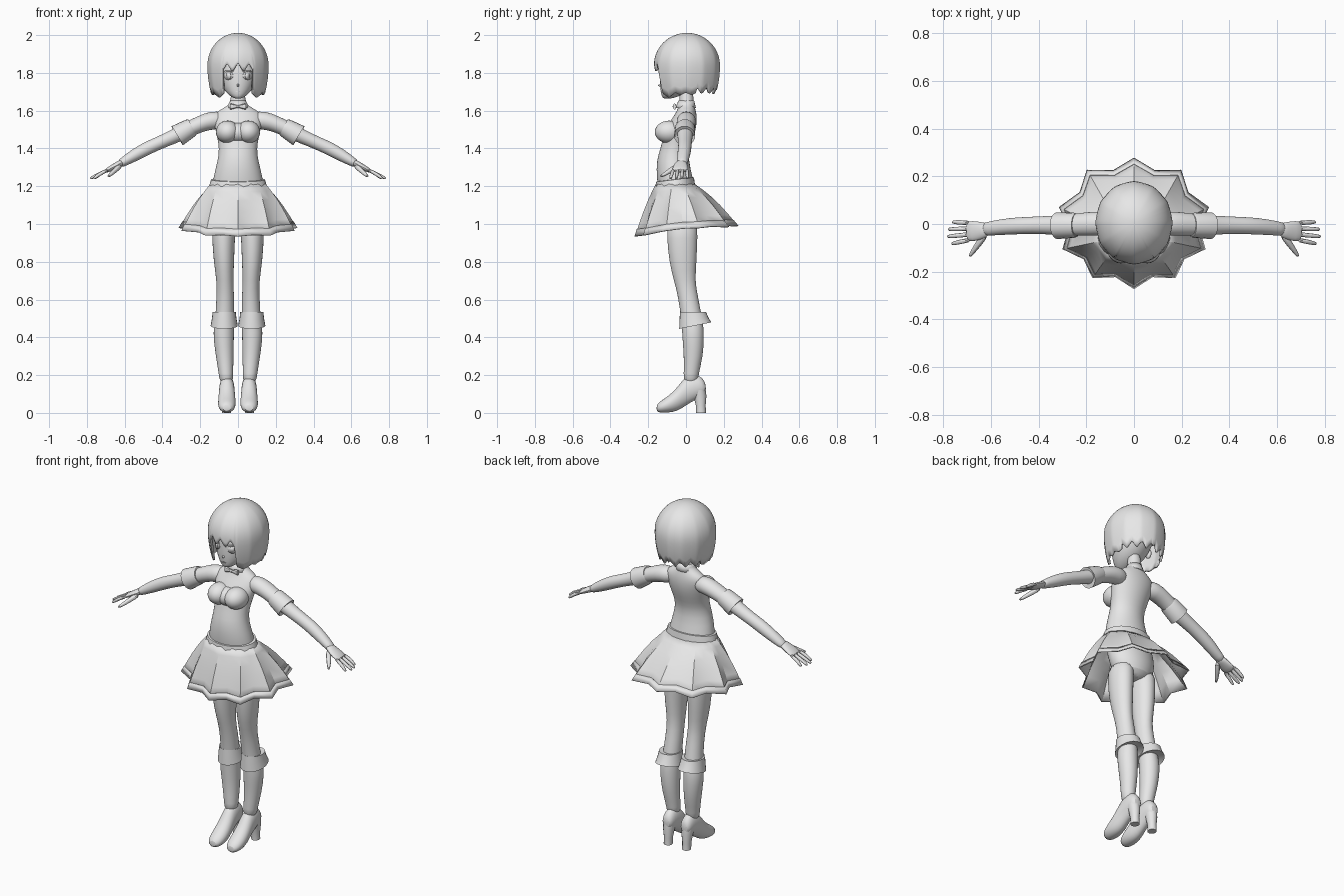
import bpy, bmesh, math
from mathutils import Vector

if "Cube" in bpy.data.objects:
    bpy.data.objects.remove(bpy.data.objects["Cube"])

grey = bpy.data.materials.new("plain grey")
grey.diffuse_color = (0.8, 0.8, 0.8, 1)
grey.use_nodes = True
grey.node_tree.nodes["Principled BSDF"].inputs["Base Color"].default_value = grey.diffuse_color
X, Y, Z = Vector((1, 0, 0)), Vector((0, 1, 0)), Vector((0, 0, 1))


def finish(name, bm, mirror=False, subsurf=0, thick=0, angle=40):
    """Turn a bmesh into a shaded, optionally mirrored object."""
    bmesh.ops.recalc_face_normals(bm, faces=bm.faces)
    me = bpy.data.meshes.new(name)
    bm.to_mesh(me)
    bm.free()
    ob = bpy.data.objects.new(name, me)
    bpy.context.collection.objects.link(ob)
    me.materials.append(grey)
    if thick:
        m = ob.modifiers.new("thickness", 'SOLIDIFY')
        m.thickness, m.offset = thick, -1
    if mirror:
        ob.modifiers.new("mirror", 'MIRROR').use_mirror_merge = False
    if subsurf:
        ob.modifiers.new("smooth", 'SUBSURF').levels = subsurf
        ob.modifiers["smooth"].render_levels = subsurf
    bpy.ops.object.select_all(action='DESELECT')
    ob.select_set(True)
    bpy.context.view_layer.objects.active = ob
    bpy.ops.object.shade_smooth_by_angle(angle=math.radians(angle))
    return ob


def skin(bm, rows, closed=True):
    """Bridge rows of points with quads."""
    vs = [[bm.verts.new(p) for p in r] for r in rows]
    n = len(vs[0])
    for a, b in zip(vs, vs[1:]):
        for i in range(n if closed else n - 1):
            j = (i + 1) % n
            bm.faces.new((a[i], a[j], b[j], b[i]))
    return vs


def loft(name, rings, seg=20, caps=True, **kw):
    """rings: (centre, u axis, v axis, u radius, v radius)."""
    bm = bmesh.new()
    rows = []
    for c, u, v, ru, rv in rings:
        ang = [2 * math.pi * i / seg for i in range(seg)]
        rows.append([Vector(c) + u * ru * math.cos(t) + v * rv * math.sin(t) for t in ang])
    vs = skin(bm, rows)
    if caps:
        bm.faces.new(vs[0])
        bm.faces.new(vs[-1])
    return finish(name, bm, **kw)


def upright(name, rings, **kw):
    """rings: (z, x centre, y centre, x radius, y radius)."""
    return loft(name, [((x, y, z), X, Y, rx, ry) for z, x, y, rx, ry in rings], **kw)


def limb(name, pts, **kw):
    """pts: (x, y, z, side radius, thickness) swept along the path."""
    rings = []
    for i, p in enumerate(pts):
        a, b = pts[max(i - 1, 0)], pts[min(i + 1, len(pts) - 1)]
        t = (Vector(b[:3]) - Vector(a[:3])).normalized()
        side = (Y - t * Y.dot(t)).normalized()
        rings.append((p[:3], side, t.cross(side), p[3], p[4]))
    return loft(name, rings, **kw)


def ball(name, c, r, **kw):
    bm = bmesh.new()
    bmesh.ops.create_uvsphere(bm, u_segments=24, v_segments=14, radius=1)
    for v in bm.verts:
        v.co = Vector(c) + Vector([a * b for a, b in zip(v.co, r)])
    return finish(name, bm, **kw)


# Torso with neck and pelvis
upright("torso", [
    (.95, 0, -.015, .05, .05), (.98, 0, -.015, .115, .085), (1.05, 0, -.015, .14, .095),
    (1.14, 0, -.04, .142, .1), (1.24, 0, -.06, .135, .097), (1.34, 0, -.072, .106, .085),
    (1.40, 0, -.058, .1, .077), (1.46, 0, -.04, .111, .082), (1.52, 0, -.022, .125, .079),
    (1.57, 0, -.004, .135, .062), (1.60, 0, .002, .105, .05), (1.625, 0, .003, .055, .042),
    (1.65, 0, .003, .037, .037), (1.74, 0, 0, .036, .036)], seg=24, subsurf=1)
# Bust
ball("bust", (.055, -.09, 1.487), (.062, .075, .06), mirror=True)
ball("bust_bridge", (0, -.085, 1.483), (.09, .063, .053))

# Arms, sleeve cuffs and hands
limb("arm", [
    (.07, .002, 1.55, .045, .045), (.14, .002, 1.55, .052, .05), (.2, 0, 1.53, .05, .043),
    (.27, -.005, 1.497, .045, .042), (.34, -.005, 1.463, .04, .038),
    (.42, -.005, 1.428, .036, .034), (.48, -.007, 1.402, .036, .036),
    (.55, -.012, 1.363, .034, .033), (.61, -.02, 1.327, .029, .024),
    (.63, -.022, 1.315, .028, .02)], mirror=True, subsurf=1)
limb("sleeve_cuff", [
    (.285, -.005, 1.485, .042, .042), (.242, -.005, 1.513, .049, .046),
    (.252, -.005, 1.508, .053, .05), (.322, -.007, 1.467, .056, .059),
    (.31, -.007, 1.473, .045, .045)][1:], mirror=True)
limb("palm", [
    (.605, -.022, 1.33, .027, .02), (.64, -.028, 1.312, .038, .018),
    (.675, -.03, 1.293, .045, .015), (.705, -.03, 1.278, .043, .011)],
    seg=12, mirror=True, subsurf=1)
for i in range(4):
    yb, yt = .005 - .024 * i, .008 - .03 * i
    xt = (.762, .78, .783, .765)[i]
    limb("finger", [
        (.685, yb, 1.288, .011, .011), (.73, (yb + yt) / 2, 1.267, .0105, .0105),
        (xt - .008, yt, 1.245, .009, .009), (xt, yt, 1.24, .005, .005)],
        seg=8, mirror=True, subsurf=1)
limb("thumb", [
    (.62, -.04, 1.31, .016, .016), (.65, -.08, 1.285, .016, .014),
    (.675, -.115, 1.262, .011, .011), (.69, -.138, 1.25, .006, .006)],
    seg=8, mirror=True, subsurf=1)

# Legs, boot cuffs, boots and heels
upright("leg", [
    (1.03, .072, -.02, .066, .085), (.93, .077, -.02, .061, .081), (.8, .075, -.017, .055, .074),
    (.7, .069, -.008, .044, .056), (.62, .067, .01, .047, .053), (.5, .07, .03, .05, .056),
    (.45, .075, .036, .054, .058), (.4, .076, .038, .055, .058), (.3, .071, .04, .047, .051),
    (.2, .063, .026, .038, .039), (.16, .062, .027, .036, .04)], mirror=True, subsurf=1)


def cuff_ring(z, cy, rx, ry, tilt):
    return ((.073, cy, z), X, Vector((0, 1, tilt)), rx, ry)


loft("boot_cuff", [
    cuff_ring(.53, .03, .045, .05, 0), cuff_ring(.535, .037, .061, .069, 0),
    cuff_ring(.5, .042, .065, .076, .08), cuff_ring(.462, .049, .072, .085, .2),
    cuff_ring(.475, .04, .05, .055, .2)], seg=24, mirror=True)
foot = [(.106, .1, .155, .022), (.085, .085, .19, .035), (.045, .066, .21, .04),
        (-.005, .035, .195, .042), (-.045, .008, .135, .046), (-.095, 0, .088, .049),
        (-.135, 0, .064, .041), (-.157, .006, .042, .022)]
loft("boot_foot", [((.059, y, (a + b) / 2), X, Z, r, (b - a) / 2) for y, a, b, r in foot],
     seg=16, mirror=True, subsurf=1)
upright("boot_heel", [
    (0, .06, .08, .024, .026), (.04, .06, .078, .024, .026), (.09, .06, .074, .031, .034),
    (.14, .061, .062, .034, .04)], seg=12, mirror=True)

# Pleated skirt: ten outward folds with valleys between them
half = [(0, -.27, .935), (.172, -.225, .94), (.297, -.105, .965),
        (.312, .07, .98), (.196, .225, .985), (0, .275, .99)]
tips = [Vector(p) for p in half] + [Vector((-x, y, z)) for x, y, z in half[-2:0:-1]]
hem = []
for p, q in zip(tips, tips[1:] + tips[:1]):
    m = (p + q) / 2
    hem += [p, Vector((m.x * .89, m.y * .89, m.z + .004))]


def skirt_row(t, grow=0.0):
    row = []
    for i, h in enumerate(hem):
        a = math.atan2(h.y + .06, h.x)
        top = Vector((.146 * math.cos(a), -.058 + .1 * math.sin(a), 1.215))
        p = top.lerp(h, t)
        p.z += .02 * math.sin(math.pi * t)
        row.append(p + Vector((math.cos(a), math.sin(a), 0)) * grow)
    return row


bm = bmesh.new()
skin(bm, [skirt_row(t) for t in (0, .2, .4, .6, .8, 1)])
finish("skirt", bm, thick=.005, angle=30)
bm = bmesh.new()
skin(bm, [skirt_row(t, .003) for t in (.89, 1)])
finish("skirt_trim", bm, thick=.003, angle=30)
loft("waistband", [((0, -.058, z), X, Vector((0, 1, .12)), rx, ry) for z, rx, ry in
     ((1.185, .157, .107), (1.2, .153, .105), (1.235, .143, .1), (1.237, .13, .09))], seg=32)

# Collar and bow
upright("collar", [(1.615, 0, -.002, .06, .055), (1.635, 0, 0, .05, .048),
                   (1.655, 0, .002, .041, .041)], seg=16, thick=.004, caps=False)
loft("bow", [((x, -.06, 1.622), Y, Z, .009, r) for x, r in
             ((.004, .006), (.025, .013), (.042, .017))], seg=8, mirror=True)
ball("bow_knot", (0, -.062, 1.622), (.008, .009, .009))

# Head
face = [(1.663, 0, -.1, .014, .018), (1.675, 0, -.083, .04, .046), (1.705, 0, -.055, .072, .08),
        (1.76, 0, -.03, .1, .109), (1.83, 0, -.01, .116, .126), (1.9, 0, 0, .11, .12),
        (1.95, 0, 0, .07, .08)]
upright("head", face, seg=28, subsurf=1)
loft("nose", [((0, -.122, 1.738), X, Z, .012, .014), ((0, -.147, 1.733), X, Z, .002, .003)], seg=8)
ball("ear", (.1, 0, 1.77), (.015, .02, .03), mirror=True)


def on_face(x, z, out):
    for a, b in zip(face, face[1:]):
        if a[0] <= z <= b[0]:
            t = (z - a[0]) / (b[0] - a[0])
            cy, rx, ry = (a[k] + (b[k] - a[k]) * t for k in (2, 3, 4))
            return Vector((x, cy - ry * math.sqrt(max(0, 1 - (x / rx) ** 2)) - out, z))


def face_plate(name, cx, cz, rx, rz, out, mirror=True):
    bm = bmesh.new()
    bm.faces.new([bm.verts.new(on_face(cx + rx * math.cos(k * math.pi / 8),
                                       cz + rz * math.sin(k * math.pi / 8), out))
                  for k in range(16)])
    finish(name, bm, mirror=mirror, thick=.003)


face_plate("eye", .052, 1.785, .025, .022, .002)
face_plate("iris", .05, 1.785, .013, .02, .004)
face_plate("eyelash", .053, 1.808, .028, .004, .005)
face_plate("mouth", 0, 1.7, .013, .002, .002, False)

# Bobbed hair: a dome whose jagged hem follows the angle from the front


def hair_bottom(a):
    d = math.degrees(abs(a))
    saw = abs((d / 11) % 2 - 1)
    if d < 33:
        return 1.805 + .045 * saw
    if d < 62:
        return 1.672 + .0013 * abs(d - 48)
    if d < 110:
        return 1.685 + .012 * saw
    return 1.69 + .035 * saw


rows, cols = 16, 120
grid = []
for r in range(rows + 1):
    s = max(r / rows, .02)
    line = []
    for c in range(cols):
        a = 2 * math.pi * c / cols - math.pi
        z = 2 - (2 - hair_bottom(a)) * s * s
        if z > 1.84:
            f = math.sqrt(max(0, 1 - ((z - 1.84) / .16) ** 2))
        else:
            f = 1 - .17 * ((1.84 - z) / .17) ** 2
        f *= 1 - .022 * s * abs(math.sin(a * 6))
        line.append((.15 * f * math.sin(a), .005 - .163 * f * math.cos(a), z))
    grid.append(line)
bm = bmesh.new()
bm.faces.new(skin(bm, grid)[0])
finish("hair", bm, thick=.012, angle=45)
